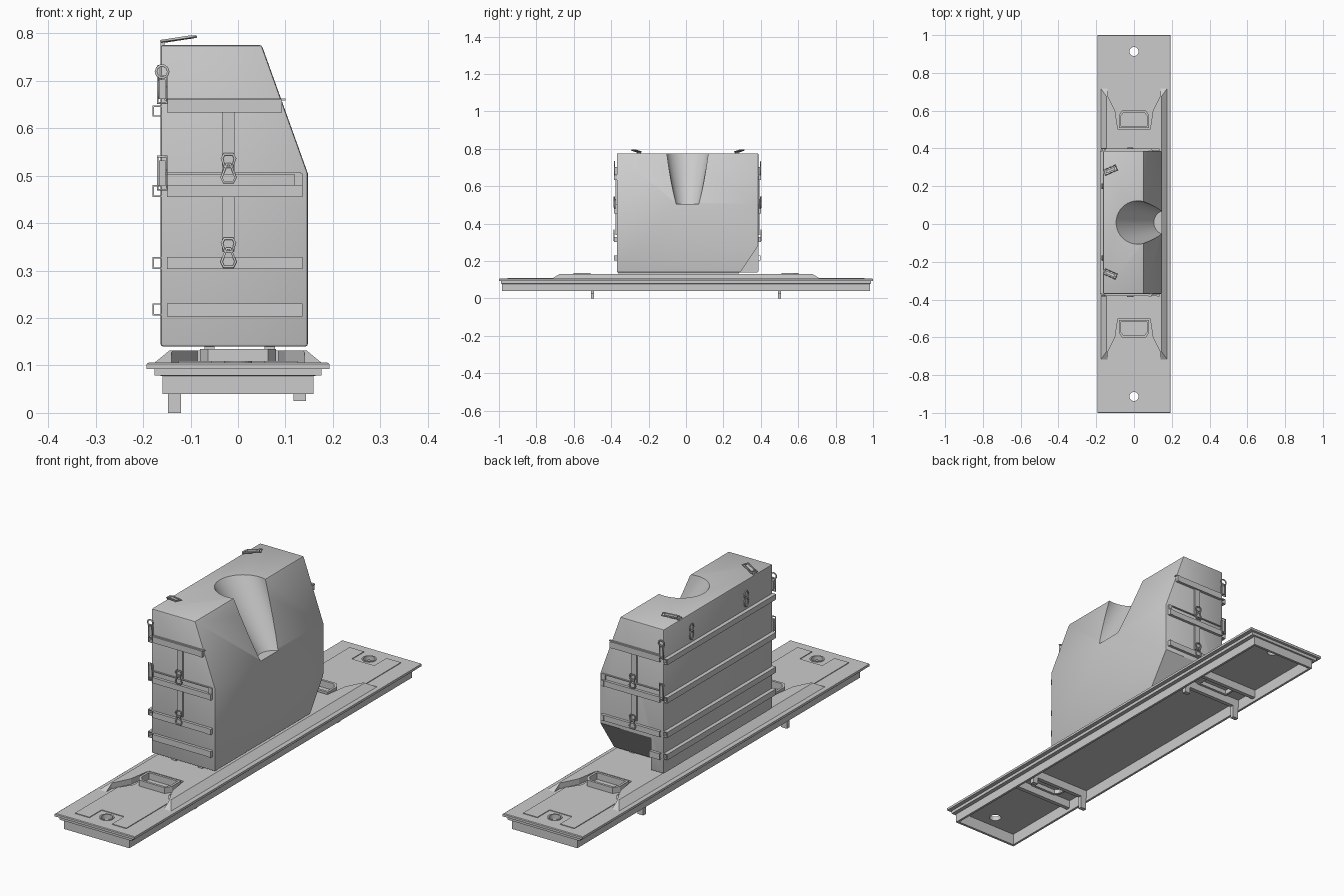
import bpy, bmesh, math
from mathutils import Vector

if "Cube" in bpy.data.objects:
    bpy.data.objects.remove(bpy.data.objects["Cube"])


def finish(name, bm):
    bmesh.ops.recalc_face_normals(bm, faces=bm.faces[:])
    me = bpy.data.meshes.new(name)
    bm.to_mesh(me)
    bm.free()
    ob = bpy.data.objects.new(name, me)
    bpy.context.collection.objects.link(ob)
    return ob


def loft(name, rings):
    """Closed solid through matching rings of points."""
    bm = bmesh.new()
    vs = [[bm.verts.new(p) for p in r] for r in rings]
    n = len(vs[0])
    for a, b in zip(vs, vs[1:]):
        for i in range(n):
            bm.faces.new((a[i], a[(i + 1) % n], b[(i + 1) % n], b[i]))
    bm.faces.new(vs[0])
    bm.faces.new(vs[-1][::-1])
    return finish(name, bm)


def prism(name, pts, axis, a, b):
    place = {'x': lambda p, t: (t, p[0], p[1]),
             'y': lambda p, t: (p[0], t, p[1]),
             'z': lambda p, t: (p[0], p[1], t)}[axis]
    return loft(name, [[place(p, t) for p in pts] for t in (a, b)])


def box(name, x0, x1, y0, y1, z0, z1):
    return prism(name, [(x0, y0), (x1, y0), (x1, y1), (x0, y1)], 'z', z0, z1)


def rect(x, y):
    return [(-x, -y), (x, -y), (x, y), (-x, y)]


def circle(cx, cy, z, r, n=32):
    return [(cx + r * math.cos(2 * math.pi * i / n), cy + r * math.sin(2 * math.pi * i / n), z)
            for i in range(n)]


def apply(ob, mod):
    bpy.context.view_layer.objects.active = ob
    bpy.ops.object.modifier_apply(modifier=mod.name)


def cut(ob, cutter):
    m = ob.modifiers.new("cut", 'BOOLEAN')
    m.operation, m.solver, m.object = 'DIFFERENCE', 'EXACT', cutter
    apply(ob, m)
    bpy.data.objects.remove(cutter)


def bevel(ob, w):
    m = ob.modifiers.new("bevel", 'BEVEL')
    m.width, m.segments, m.limit_method = w, 2, 'ANGLE'
    apply(ob, m)


def smooth(ob):
    bpy.ops.object.select_all(action='DESELECT')
    ob.select_set(True)
    bpy.context.view_layer.objects.active = ob
    bpy.ops.object.shade_smooth_by_angle(angle=math.radians(30))


def wire(name, pts, r=0.003):
    cu = bpy.data.curves.new(name, 'CURVE')
    cu.dimensions, cu.bevel_depth, cu.bevel_resolution = '3D', r, 1
    sp = cu.splines.new('POLY')
    sp.points.add(len(pts) - 1)
    for p, co in zip(sp.points, pts):
        p.co = (*co, 1)
    sp.use_cyclic_u = True
    ob = bpy.data.objects.new(name, cu)
    bpy.context.collection.objects.link(ob)


# base: stepped flange, hollow underneath
base = loft("base_plate", [[(x, y, z) for x, y in rect(w, l)] for w, l, z in (
    (0.159, 0.983, 0.04), (0.159, 0.983, 0.078), (0.176, 0.99, 0.079), (0.176, 0.99, 0.092),
    (0.193, 1.0, 0.093), (0.193, 1.0, 0.103), (0.188, 0.997, 0.106))])
cut(base, box("hollow", -0.149, 0.149, -0.972, 0.972, 0.0, 0.09))

# raised deck with bevelled sides and an open bay at each end
deck = loft("raised_deck", [[(x, y, z) for x, y in rect(w, l)]
                            for w, l, z in ((0.178, 0.72, 0.104), (0.145, 0.675, 0.131))])
for s in (-1, 1):
    cut(deck, prism("bay", [(-0.085, 0.5 * s), (0.085, 0.5 * s), (0.1, 0.6 * s), (0.14, 0.68 * s),
                            (0.14, 0.8 * s), (-0.14, 0.8 * s), (-0.14, 0.68 * s), (-0.1, 0.6 * s)],
                    'z', 0.1055, 0.2))

for s, end in ((-1, "front"), (1, "back")):
    # end panel, hand slot with rim, round hole
    panel = prism(end + "_panel", [(x, y * s) for x, y in (
        (-0.125, 0.955), (-0.055, 0.955), (-0.055, 0.87), (0.055, 0.87), (0.055, 0.955),
        (0.125, 0.955), (0.125, 0.66), (0.085, 0.6), (0.085, 0.52), (-0.085, 0.52),
        (-0.085, 0.6), (-0.125, 0.66))], 'z', 0.103, 0.109)
    slot = [(-0.07, 0.52), (0.07, 0.52), (0.07, 0.57), (0.055, 0.59), (-0.055, 0.59), (-0.07, 0.57)]
    rim = prism(end + "_slot_rim", [(x * 1.14, 0.555 * s + (y - 0.555) * s * 1.3) for x, y in slot],
                'z', 0.085, 0.135)
    for ob in (base, panel, rim):
        cut(ob, prism("slot_hole", [(x, y * s) for x, y in slot], 'z', 0, 0.2))
    cut(base, loft("round_hole", [circle(0, 0.913 * s, z, 0.024, 24) for z in (0, 0.2)]))
    ring = loft(end + "_hole_collar", [circle(0, 0.913 * s, z, 0.03, 24) for z in (0.1, 0.109)])
    cut(ring, loft("round_hole", [circle(0, 0.913 * s, z, 0.024, 24) for z in (0, 0.2)]))
    # underside crossbars and feet
    for y in (0.5, 0.61):
        box(end + "_crossbar", -0.15, 0.15, y * s - 0.009, y * s + 0.009, 0.055, 0.092)
    box(end + "_long_foot", -0.148, -0.12, 0.5 * s - 0.009, 0.5 * s + 0.009, 0, 0.06)
    box(end + "_short_foot", 0.117, 0.143, 0.5 * s - 0.009, 0.5 * s + 0.009, 0.025, 0.06)

for x in (-0.06, 0.067):
    box("support_rail", x - 0.011, x + 0.011, -0.36, 0.28, 0.125, 0.145)

# container body: sloped front profile, tapered scoop, undercut corner
Y0, Y1, XL = -0.37, 0.387, -0.163
body = prism("container_body", [(XL, 0.14), (0.147, 0.14), (0.147, 0.505), (0.05, 0.775),
                                (XL, 0.775)], 'y', Y0, Y1)
bevel(body, 0.005)
cut(body, prism("undercut", [(0.29, 0.13), (0.5, 0.13), (0.5, 0.45), (0.29, 0.14)], 'x', -0.1, 0.3))


def scoop_ring(t):
    return circle(0.02 + 0.15 * t, 0.008, 0.775 - 0.27 * t, 0.115 - 0.05 * t, 40)


cut(body, loft("scoop", [scoop_ring(-0.1), scoop_ring(1)]))
smooth(body)


# hollow U-section straps standing off the walls
def channel(name, along, wall, out, a, b, z0, z1, t=0.003):
    """along: axis of the run; wall: wall coordinate; out: signed stand-off."""
    w = wall - math.copysign(0.002, out)
    o = wall + out
    i = o - math.copysign(t, out)
    prism(name, [(w, z0), (o, z0), (o, z1), (w, z1), (w, z1 - t), (i, z1 - t), (i, z0 + t),
                 (w, z0 + t)], along, a, b)


levels = [(0.624, 0.648), (0.455, 0.48), (0.303, 0.328), (0.205, 0.231)]
for z0, z1 in levels:
    channel("side_strap", 'y', XL, -0.017, Y0, Y1, z0, z1)


def clip(x, y, z):
    """Triangular hook hanging from a small ring."""
    wire("clip_ring", [(x + a, y, z + b) for a, b in (
        (-0.008, 0.0), (-0.014, 0.018), (-0.009, 0.027), (0.009, 0.027), (0.014, 0.018), (0.008, 0.0))])
    wire("clip_hook", [(x + a, y, z + b) for a, b in (
        (-0.004, 0.006), (-0.015, -0.022), (-0.01, -0.032), (0.01, -0.032), (0.015, -0.022), (0.004, 0.006))])


for s, wall, end in ((-1, Y0, "front"), (1, Y1, "back")):
    for (z0, z1), x1 in zip([(0.633, 0.66), (0.455, 0.48), (0.303, 0.328), (0.203, 0.23)],
                            (0.09, 0.133, 0.133, 0.133)):
        if s > 0 and z0 < 0.29:
            x1 = -0.1      # only the corner leg remains here
        channel(end + "_strap", 'x', wall, 0.012 * s, -0.15, x1, z0, z1)
        if x1 > 0:
            box(end + "_strap_end", x1 - 0.012, x1 + 0.003, *sorted((wall, wall + 0.014 * s)), z0, z1)
    ya, yb = sorted((wall - 0.002 * s, wall + 0.006 * s))
    box(end + "_upper_lip", -0.155, 0.1, ya, yb, 0.658, 0.662)
    box(end + "_middle_lip", -0.155, 0.133, ya, yb, 0.502, 0.506)
    box(end + "_lip_end", 0.119, 0.136, ya, yb, 0.48, 0.504)
    for z0, z1, zc in ((0.505, 0.635, 0.518), (0.34, 0.457, 0.34)):
        box(end + "_hanging_strap", -0.034, -0.007, ya, yb, z0, z1)
        clip(-0.02, wall + 0.014 * s, zc)
    # corner buckles: frame, bar and ring
    for z0, z1 in ((0.47, 0.54), (0.653, 0.71)):
        y = wall + 0.012 * s
        wire(end + "_buckle_frame", [(-0.169, y, z0), (-0.15, y, z0), (-0.15, y, z1), (-0.169, y, z1)])
        box(end + "_buckle_strap", -0.166, -0.153, *sorted((wall, y)), z0 + 0.008, z1 - 0.008)
    wire(end + "_buckle_ring", [(-0.16 + 0.013 * math.cos(a * math.pi / 5), wall + 0.012 * s,
                                 0.719 + 0.013 * math.sin(a * math.pi / 5)) for a in range(10)])
    # clips on the tall side wall
    yc = 0.01 + 0.19 * s
    for k, h in ((0.715, 0.016), (0.683, 0.02)):
        wire("side_clip", [(XL - 0.005, yc + 0.013 * math.cos(a * math.pi / 5),
                            k + h * math.sin(a * math.pi / 5)) for a in range(10)])
    # tilted latch on the top
    d = Vector((0.92, 0.4 * s, 0.14)).normalized()
    n = Vector((-d.y, d.x, 0)).normalized()
    c = Vector((-0.125, 0.01 + 0.275 * s, 0.788))
    corners = [c + d * (0.034 * u) + n * (0.014 * v) for u, v in rect(1, 1)]
    wire("top_latch_frame", [tuple(p) for p in corners])
    loft("top_latch_plate", [[c + d * (0.026 * u) + n * (0.007 * v) + Vector((0, 0, z))
                              for u, v in rect(1, 1)] for z in (-0.003, 0.002)])
    box("top_latch_post", -0.163, -0.155, c.y - 0.014 * s - 0.01, c.y - 0.014 * s + 0.01, 0.77, 0.785)
